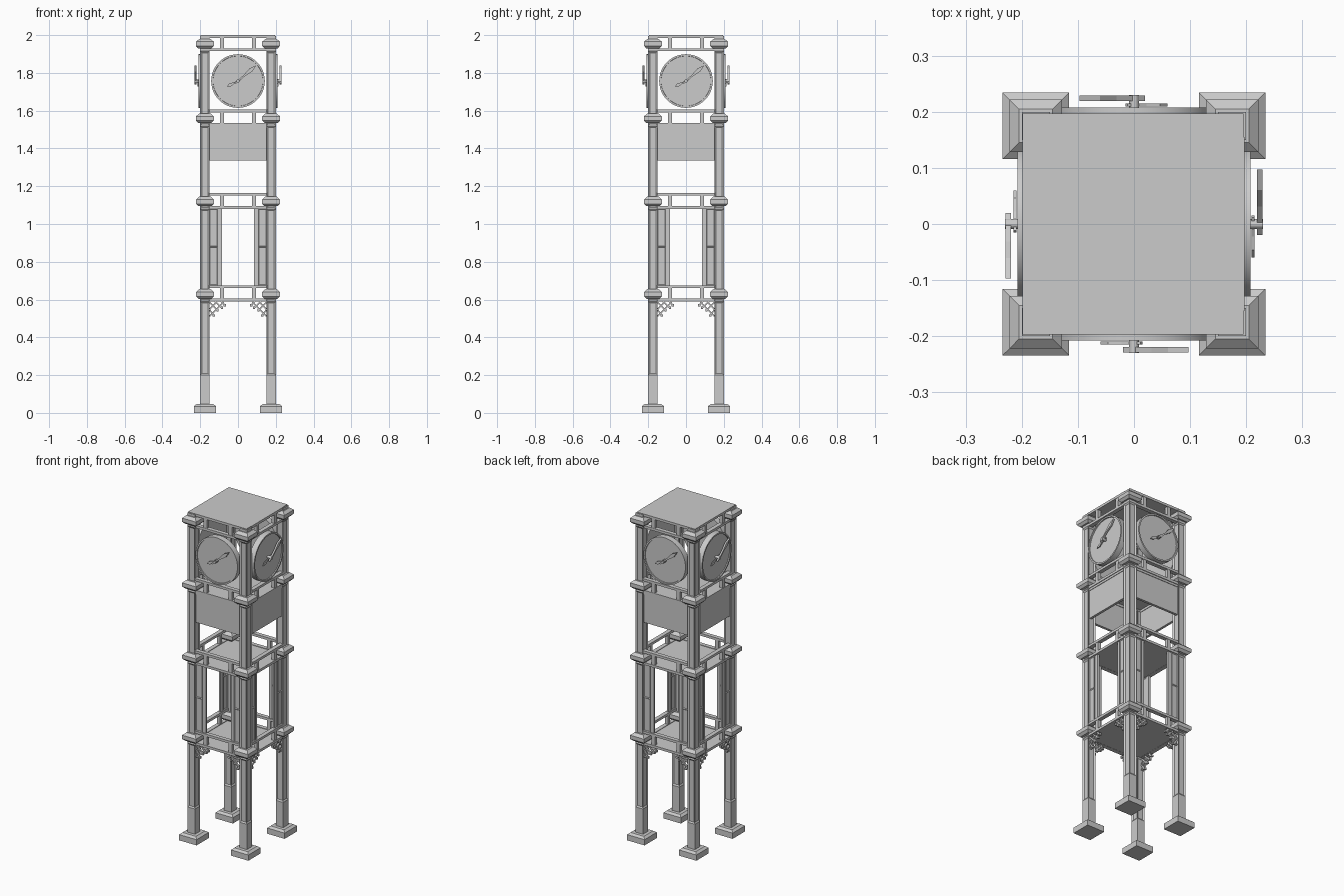
import bpy, bmesh, math
from mathutils import Matrix, Vector

if "Cube" in bpy.data.objects:
    bpy.data.objects.remove(bpy.data.objects["Cube"], do_unlink=True)

mat = bpy.data.materials.new("light_grey")
mat.use_nodes = True
GREY = (0.6, 0.6, 0.6, 1)
mat.diffuse_color = GREY
mat.node_tree.nodes["Principled BSDF"].inputs["Base Color"].default_value = GREY


def finish(name, bm):
    bmesh.ops.recalc_face_normals(bm, faces=bm.faces)
    mesh = bpy.data.meshes.new(name)
    bm.to_mesh(mesh)
    bm.free()
    mesh.materials.append(mat)
    obj = bpy.data.objects.new(name, mesh)
    bpy.context.collection.objects.link(obj)
    return obj


def add_box(bm, lo, hi):
    lo, hi = Vector(lo), Vector(hi)
    m = Matrix.Translation((lo + hi) / 2) @ Matrix.Diagonal((*(hi - lo), 1))
    return bmesh.ops.create_cube(bm, size=1, matrix=m)["verts"]


def frustum(bm, c, z0, z1, r0, r1):
    """Square block centred on (c, -c) whose top may be narrower."""
    for v in add_box(bm, (c - r0, -c - r0, z0), (c + r0, -c + r0, z1)):
        if v.co.z > (z0 + z1) / 2:
            v.co.x = c + (v.co.x - c) * r1 / r0
            v.co.y = -c + (v.co.y + c) * r1 / r0


def prism(bm, outline, y0, y1):
    """Extrude an x-z outline from y0 to y1."""
    face = bm.faces.new([bm.verts.new((x, y0, z)) for x, z in outline])
    out = bmesh.ops.extrude_face_region(bm, geom=[face])["geom"]
    for v in out:
        if isinstance(v, bmesh.types.BMVert):
            v.co.y = y1


def bar(bm, a, b, w, y0, y1):
    """Flat bar between two x-z points."""
    a, b = Vector(a), Vector(b)
    d = (b - a).normalized() * w / 2
    n = Vector((-d.y, d.x))
    prism(bm, [a + n, b + n, b - n, a - n], y0, y1)


def four_sides(obj):
    for i, side in enumerate(("right", "back", "left"), 1):
        dup = obj.copy()
        dup.name = f"{obj.name}_{side}"
        dup.rotation_euler.z = i * math.pi / 2
        bpy.context.collection.objects.link(dup)


POST = 0.175
LEVELS = (0.59, 1.08, 1.52, 1.915)
RAIL_H = 0.085

# Corner post with recessed panels between the collars
bm = bmesh.new()
add_box(bm, (0.15, -0.20, 0.03), (0.20, -0.15, 0.2))
bottom = 0.2
for top in (*LEVELS, 1.995):
    verts = add_box(bm, (0.15, -0.20, bottom), (0.20, -0.15, top))
    sides = {f for v in verts for f in v.link_faces if abs(f.normal.z) < 0.5}
    if top < 1.95:
        bmesh.ops.inset_individual(bm, faces=list(sides), thickness=0.012, depth=-0.006)
    bottom = top
four_sides(finish("corner_post", bm))

# Foot with sloping top
bm = bmesh.new()
frustum(bm, POST, 0, 0.035, 0.059, 0.059)
frustum(bm, POST, 0.035, 0.046, 0.059, 0.045)
four_sides(finish("post_foot", bm))

# Chamfered collars on the posts
bm = bmesh.new()
for z in LEVELS:
    frustum(bm, POST, z + 0.014, z + 0.027, 0.034, 0.047)
    frustum(bm, POST, z + 0.027, z + 0.050, 0.047, 0.047)
    frustum(bm, POST, z + 0.050, z + 0.065, 0.047, 0.030)
four_sides(finish("post_collar", bm))

# Double rails with short studs
bm = bmesh.new()
for z in LEVELS:
    for a in (z, z + RAIL_H - 0.015):
        add_box(bm, (-0.155, -0.197, a), (0.155, -0.172, a + 0.015))
    for s in (-1, 1):
        add_box(bm, (s * 0.085 - 0.011, -0.195, z + 0.01),
                (s * 0.085 + 0.011, -0.174, z + RAIL_H - 0.01))
four_sides(finish("rail", bm))

# Decks and roof
for name, z in zip(("lower_deck", "middle_deck", "clock_deck"), LEVELS):
    bm = bmesh.new()
    add_box(bm, (-0.18, -0.18, z + 0.001), (0.18, 0.18, z + 0.012))
    finish(name, bm)
bm = bmesh.new()
add_box(bm, (-0.199, -0.197, 1.987), (0.195, 0.197, 2.0))
finish("roof", bm)

# Blank panels below the clock
bm = bmesh.new()
add_box(bm, (-0.152, -0.19, 1.335), (0.152, -0.175, 1.51))
add_box(bm, (-0.152, -0.193, 1.507), (0.152, -0.172, 1.522))
four_sides(finish("sign_panel", bm))

# Side boards with two recessed fields each
bm = bmesh.new()
for s in (-1, 1):
    x = sorted((s * 0.108, s * 0.152))
    for z0, z1 in ((0.675, 0.88), (0.88, 1.08)):
        verts = add_box(bm, (x[0], -0.193, z0), (x[1], -0.175, z1))
        faces = {f for v in verts for f in v.link_faces if abs(f.normal.y) > 0.5}
        bmesh.ops.inset_individual(bm, faces=list(faces), thickness=0.006, depth=-0.004)
    x = sorted((s * 0.085, s * 0.109))
    add_box(bm, (x[0], -0.188, 0.675), (x[1], -0.176, 1.08))
four_sides(finish("side_board", bm))

# Open fretwork brackets under the lower deck
bm = bmesh.new()
for s in (-1, 1):
    for a, b in (((0.15, 0.512), (0.075, 0.587)), ((0.15, 0.55), (0.115, 0.585)),
                 ((0.15, 0.585), (0.108, 0.543)), ((0.122, 0.59), (0.085, 0.556)),
                 ((0.15, 0.545), (0.128, 0.515)), ((0.07, 0.57), (0.09, 0.592))):
        bar(bm, (s * a[0], a[1]), (s * b[0], b[1]), 0.008, -0.19, -0.178)
    for x, z in ((0.128, 0.515), (0.085, 0.556), (0.108, 0.543), (0.07, 0.57)):
        add_box(bm, (s * x - 0.006, -0.191, z - 0.006), (s * x + 0.006, -0.177, z + 0.006))
four_sides(finish("corner_bracket", bm))

# Clock dial with raised rim
CLOCK_Z = 1.757
bm = bmesh.new()
spin = Matrix.Translation((0, -0.19, CLOCK_Z)) @ Matrix.Rotation(math.pi / 2, 4, "X")
bmesh.ops.create_cone(bm, cap_ends=True, segments=48, radius1=0.142, radius2=0.142,
                      depth=0.036, matrix=spin)
bm.normal_update()
front = [f for f in bm.faces if f.normal.y < -0.9]
bmesh.ops.inset_region(bm, faces=front, thickness=0.009)
bmesh.ops.inset_region(bm, faces=front, thickness=0.001, depth=-0.006)
dial = finish("clock_dial", bm)
bpy.context.view_layer.objects.active = dial
dial.select_set(True)
bpy.ops.object.shade_smooth_by_angle()
dial.select_set(False)
four_sides(dial)


# Clock hands on a short spindle
def hand(bm, tip, tail, w, y0, y1):
    d = Vector(tip)
    n = Vector((-d.y, d.x)).normalized() * w
    c = Vector((0, CLOCK_Z))
    prism(bm, [c - d * tail + n * 0.4, c + d * 0.35 + n * 0.4, c + d * 0.7 + n, c + d,
               c + d * 0.7 - n, c + d * 0.35 - n * 0.4, c - d * tail - n * 0.4], y0, y1)


bm = bmesh.new()
hand(bm, (0.097, 0.083), 0.17, 0.011, -0.229, -0.219)
hand(bm, (-0.06, -0.03), 0.22, 0.009, -0.215, -0.209)
bmesh.ops.create_cone(bm, cap_ends=True, segments=12, radius1=0.009, radius2=0.009, depth=0.032,
                      matrix=Matrix.Translation((0, -0.214, CLOCK_Z)) @ Matrix.Rotation(math.pi / 2, 4, "X"))
four_sides(finish("clock_hands", bm))
